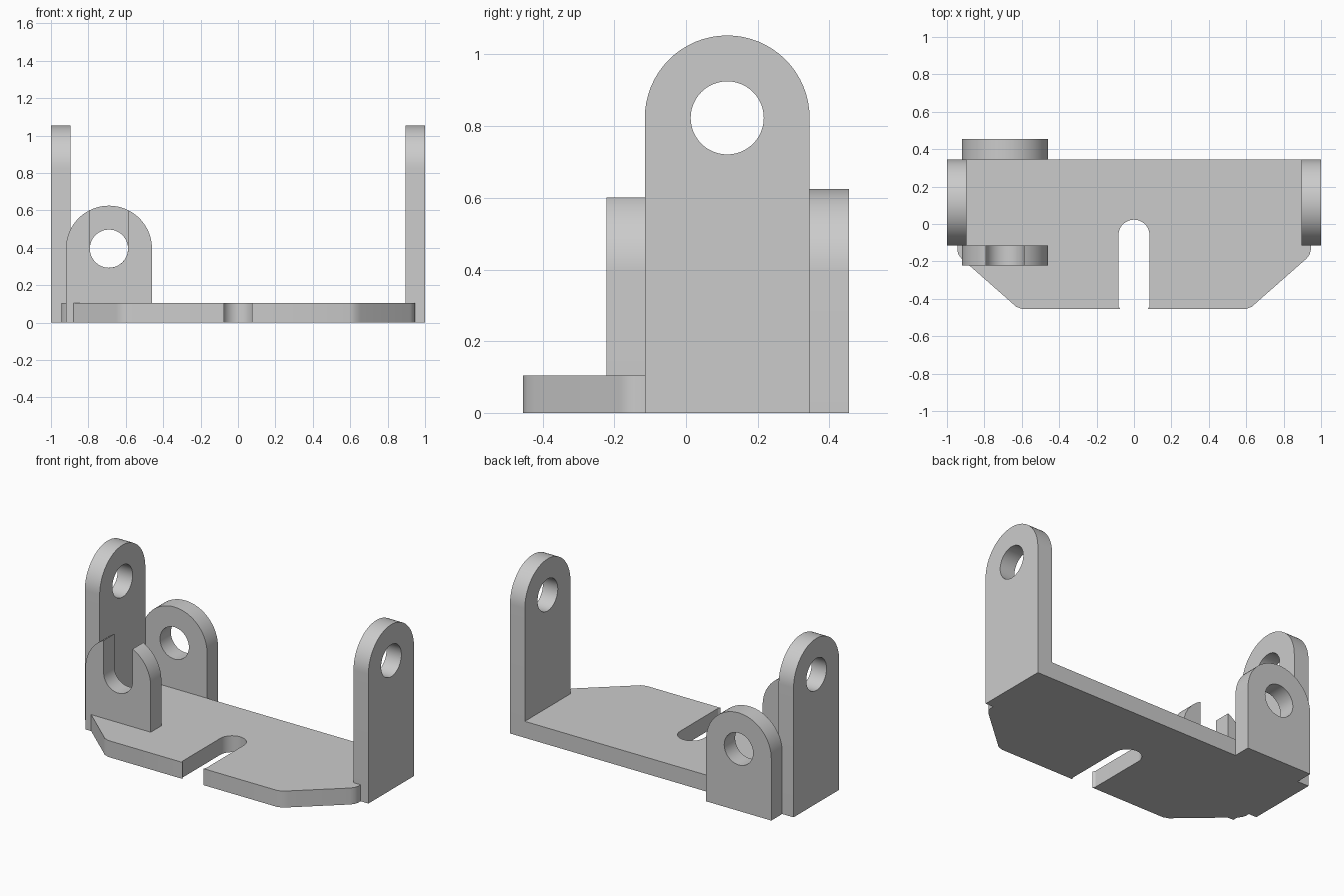
import bpy, bmesh
from math import sin, cos, pi, radians, sqrt, asin
from mathutils import Vector

cube = bpy.data.objects.get("Cube")
if cube:
    bpy.data.objects.remove(cube, do_unlink=True)

grey = bpy.data.materials.new("light_grey")
grey.use_nodes = True
grey.diffuse_color = (0.6, 0.6, 0.6, 1)
grey.node_tree.nodes["Principled BSDF"].inputs["Base Color"].default_value = (0.6, 0.6, 0.6, 1)

PLATE = 0.105    # plate height
THICK = 0.105    # ear and lug thickness
R = 0.23         # outer radius of ears and lugs
HOLE = 0.102     # hole radius
BACK, STEP, FRONT = 0.345, -0.115, -0.455


def arc(cx, cy, r, a0, a1, n=32):
    """Points along a circular arc."""
    angles = [a0 + (a1 - a0) * i / n for i in range(n + 1)]
    return [(cx + r * cos(a), cy + r * sin(a)) for a in angles]


def prism(name, loops, place, offset):
    """Fill flat loops (the outline first, then holes) and extrude them."""
    bm = bmesh.new()
    edges = []
    for loop in loops:
        verts = [bm.verts.new(place(u, v)) for u, v in loop]
        edges += [bm.edges.new((a, b)) for a, b in zip(verts, verts[1:] + verts[:1])]
    bmesh.ops.triangle_fill(bm, edges=edges, use_beauty=True)
    ext = bmesh.ops.extrude_face_region(bm, geom=bm.faces[:], use_keep_orig=True)
    moved = [g for g in ext["geom"] if isinstance(g, bmesh.types.BMVert)]
    bmesh.ops.translate(bm, verts=moved, vec=Vector(offset))
    bmesh.ops.recalc_face_normals(bm, faces=bm.faces[:])
    mesh = bpy.data.meshes.new(name)
    bm.to_mesh(mesh)
    bm.free()
    mesh.materials.append(grey)
    obj = bpy.data.objects.new(name, mesh)
    bpy.context.collection.objects.link(obj)
    bpy.ops.object.select_all(action="DESELECT")
    obj.select_set(True)
    bpy.context.view_layer.objects.active = obj
    bpy.ops.object.shade_smooth_by_angle(angle=radians(30))
    return obj


def tab(c, z, bottom=0.0):
    """Round-topped upright outline with a hole."""
    outline = [(c - R, bottom), (c + R, bottom)] + arc(c, z, R, 0, pi)
    return [outline, arc(c, z, HOLE, 0, 2 * pi * 47 / 48, 47)]


# Base plate: chamfered front corners and a central slot
corner = [(0.895, BACK), (0.895, STEP), (0.945, STEP), (0.945, -0.14), (0.938, -0.165),
          (0.92, -0.187), (0.655, -0.42), (0.63, -0.443), (0.595, FRONT)]
slot = [(0.074, FRONT), (0.083, -0.44)] + arc(0, -0.06, 0.083, 0, pi) + [(-0.083, -0.44), (-0.074, FRONT)]
left_side = [(-x, y) for x, y in corner]
left_side.insert(6, (-0.88, -0.222))
left_side.insert(6, (-0.92, -0.222))    # foot of the front lug
prism("base_plate", [corner + slot + left_side[::-1]],
      lambda x, y: (x, y, 0), (0, 0, PLATE))

# Side ears
for name, x in (("left_ear", 1 - THICK), ("right_ear", -1)):
    prism(name, tab((BACK + STEP) / 2, 0.823), lambda y, z, x=x: (x, y, z), (THICK, 0, 0))

# Back lug with a round hole
LUG_X, LUG_Z = -0.69, 0.395
prism("back_lug", tab(LUG_X, LUG_Z), lambda x, z: (x, BACK, z), (0, 0.11, 0))

# Front lug with an open-topped slot
a = asin(HOLE / R)
outline = [(LUG_X - R, PLATE), (LUG_X + R, PLATE)]
outline += arc(LUG_X, LUG_Z, R, 0, pi / 2 - a, 20)
outline += arc(LUG_X, LUG_Z, HOLE, 0, -pi)
outline += arc(LUG_X, LUG_Z, R, pi / 2 + a, pi, 20)
prism("front_lug", [outline], lambda x, z: (x, STEP, z), (0, -0.107, 0))
